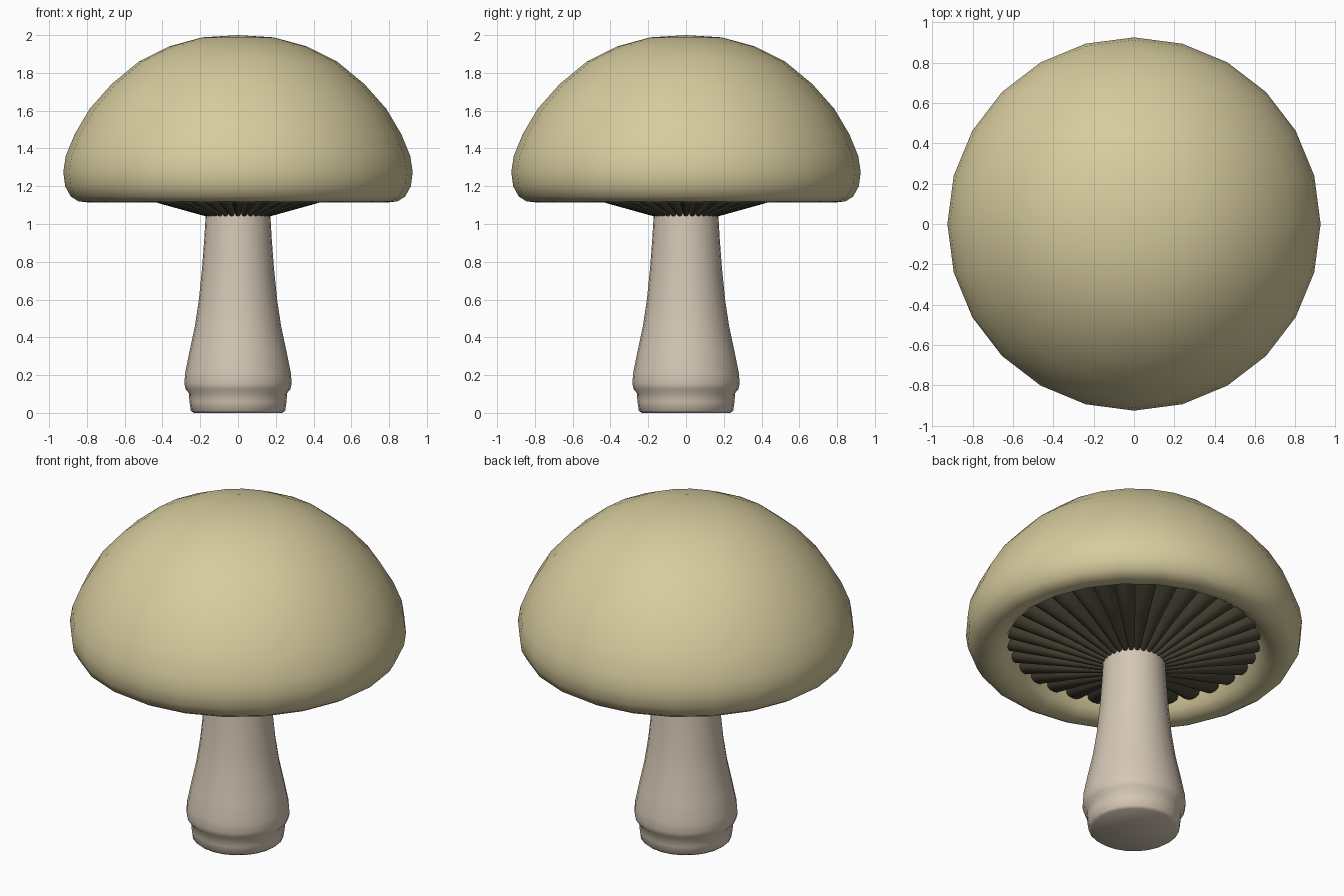
import bpy, bmesh, math

if "Cube" in bpy.data.objects:
    bpy.data.objects.remove(bpy.data.objects["Cube"])


def material(name, color):
    m = bpy.data.materials.new(name)
    m.diffuse_color = (*color, 1)
    m.use_nodes = True
    m.node_tree.nodes["Principled BSDF"].inputs["Base Color"].default_value = m.diffuse_color
    return m


def finish(name, bm, mat, angle):
    bmesh.ops.remove_doubles(bm, verts=bm.verts, dist=1e-5)
    bmesh.ops.recalc_face_normals(bm, faces=bm.faces)
    me = bpy.data.meshes.new(name)
    bm.to_mesh(me)
    bm.free()
    ob = bpy.data.objects.new(name, me)
    bpy.context.collection.objects.link(ob)
    me.materials.append(mat)
    bpy.ops.object.select_all(action='DESELECT')
    bpy.context.view_layer.objects.active = ob
    ob.select_set(True)
    bpy.ops.object.shade_smooth_by_angle(angle=math.radians(angle))
    return ob


def lathe(name, profile, mat, segments=24, angle=60):
    bm = bmesh.new()
    vs = [bm.verts.new((r, 0, z)) for r, z in profile]
    es = [bm.edges.new(p) for p in zip(vs, vs[1:])]
    bmesh.ops.spin(bm, geom=vs + es, cent=(0, 0, 0), axis=(0, 0, 1),
                   angle=math.tau, steps=segments, use_merge=True)
    return finish(name, bm, mat, angle)


cap_mat = material("cap_cream", (0.68, 0.60, 0.34))
stem_mat = material("stem_beige", (0.66, 0.57, 0.46))
gill_mat = material("gill_dark", (0.065, 0.058, 0.036))

# Domed cap with a rolled rim and a recessed underside
lathe("cap", [(0, 2.0), (0.19, 1.988), (0.365, 1.94), (0.525, 1.86),
              (0.67, 1.74), (0.785, 1.61), (0.865, 1.475), (0.912, 1.36),
              (0.925, 1.275), (0.915, 1.2), (0.885, 1.145), (0.845, 1.12),
              (0.80, 1.115), (0.755, 1.123), (0.715, 1.155), (0.685, 1.205),
              (0.66, 1.25), (0, 1.25)], cap_mat)

# Stem flaring to a bulb above a narrower foot
lathe("stem", [(0, 0), (0.235, 0), (0.25, 0.012), (0.257, 0.06),
               (0.26, 0.105), (0.277, 0.125), (0.284, 0.155), (0.28, 0.21),
               (0.258, 0.32), (0.228, 0.46), (0.207, 0.6), (0.19, 0.77),
               (0.178, 0.93), (0.17, 1.07), (0, 1.07)], stem_mat)

# Gills: rounded radial ridges that widen and climb towards the rim
COUNT = 32
bm = bmesh.new()
for i in range(COUNT):
    mid = math.tau * i / COUNT
    rings = []
    for r, z, depth in ((0.15, 1.035, 0.02), (0.42, 1.11, 0.05),
                        (0.685, 1.178, 0.065), (0.705, 1.195, 0.05)):
        ring = []
        for k in range(7):
            t = k / 3 - 1
            a = mid + t * math.pi / COUNT
            lift = depth * (1 - math.sqrt(1 - t * t))
            ring.append(bm.verts.new((r * math.cos(a), r * math.sin(a), z + lift)))
        rings.append(ring)
    for a, b in zip(rings, rings[1:]):
        for k in range(6):
            bm.faces.new((a[k], a[k + 1], b[k + 1], b[k]))
    bm.faces.new(rings[-1])
finish("gills", bm, gill_mat, 45)
